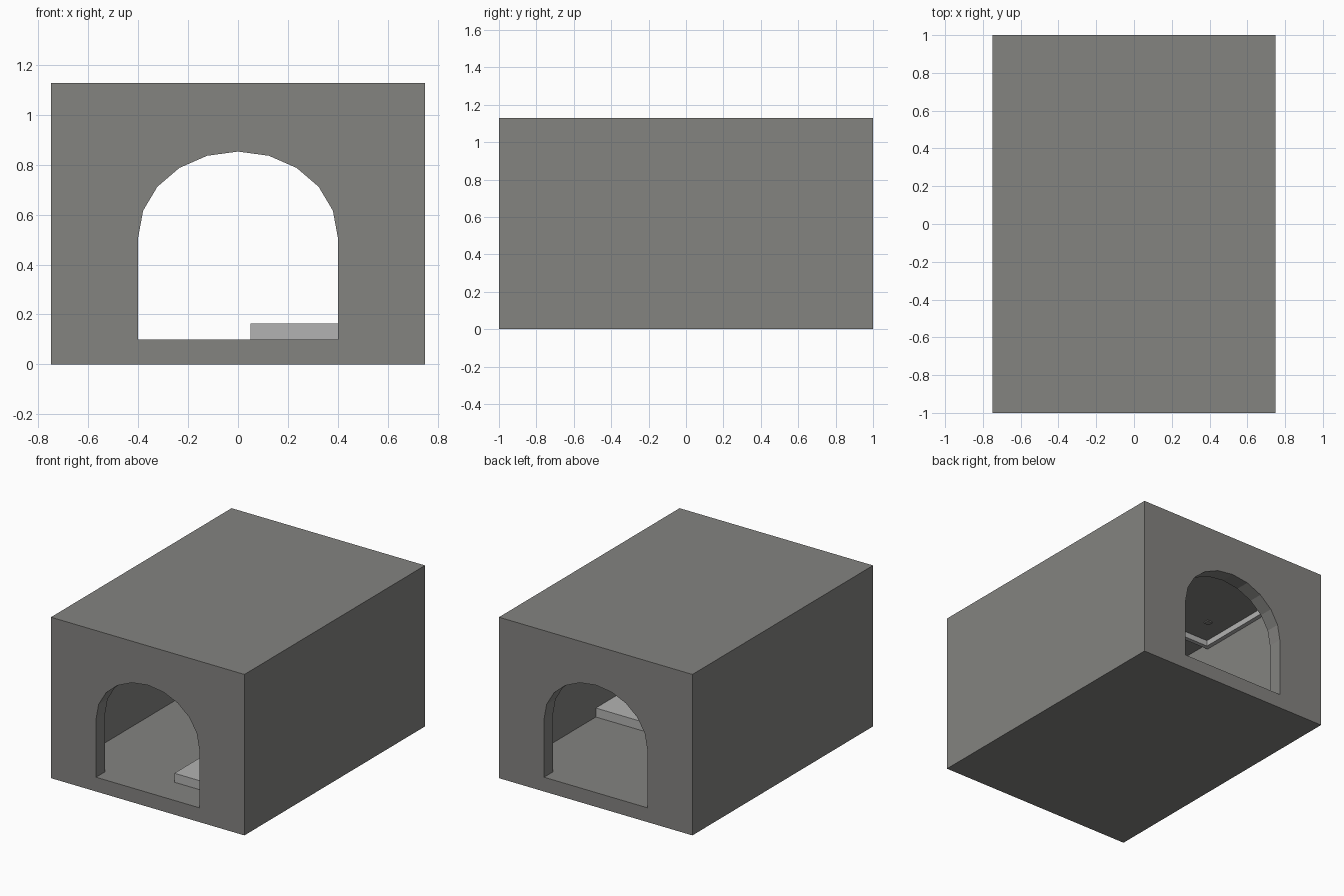
import bpy
import bmesh
from math import cos, sin, pi

old = bpy.data.objects.get("Cube")
if old:
    bpy.data.objects.remove(old, do_unlink=True)

# Overall sizes
HALF_X, HALF_Y, HEIGHT = 0.75, 1.0, 1.128
WALL = 0.1
IN_X, IN_Y = HALF_X - WALL, HALF_Y - WALL
CEILING = HEIGHT - WALL


def material(name, colour):
    mat = bpy.data.materials.new(name)
    mat.use_nodes = True
    mat.diffuse_color = (*colour, 1)
    mat.node_tree.nodes["Principled BSDF"].inputs["Base Color"].default_value = (*colour, 1)
    return mat


def add_object(name, bm, mat=None):
    bmesh.ops.recalc_face_normals(bm, faces=bm.faces)
    mesh = bpy.data.meshes.new(name)
    bm.to_mesh(mesh)
    bm.free()
    obj = bpy.data.objects.new(name, mesh)
    bpy.context.collection.objects.link(obj)
    if mat:
        mesh.materials.append(mat)
    return obj


def box(name, low, high, mat=None):
    bm = bmesh.new()
    bmesh.ops.create_cube(bm, size=1)
    for v in bm.verts:
        v.co = [(a + b) / 2 + c * (b - a) for a, b, c in zip(low, high, v.co)]
    return add_object(name, bm, mat)


def arch(name, half_width, floor, spring, rise, half_depth, segments=10):
    """Arched doorway profile swept along y."""
    points = [(-half_width, floor), (half_width, floor)]
    for i in range(segments + 1):
        a = pi * i / segments
        points.append((half_width * cos(a), spring + rise * sin(a)))
    bm = bmesh.new()
    face = bm.faces.new([bm.verts.new((x, -half_depth, z)) for x, z in points])
    side = bmesh.ops.extrude_face_region(bm, geom=[face])["geom"]
    verts = [g for g in side if isinstance(g, bmesh.types.BMVert)]
    bmesh.ops.translate(bm, verts=verts, vec=(0, 2 * half_depth, 0))
    return add_object(name, bm)


def cut(obj, cutters):
    """Subtract the cutters, keep the result and discard them."""
    for c in cutters:
        c.hide_render = True
        mod = obj.modifiers.new("cut", "BOOLEAN")
        mod.operation = "DIFFERENCE"
        mod.solver = "EXACT"
        mod.object = c
    graph = bpy.context.evaluated_depsgraph_get()
    mesh = bpy.data.meshes.new_from_object(obj.evaluated_get(graph))
    obj.modifiers.clear()
    obj.data = mesh
    for c in cutters:
        bpy.data.objects.remove(c, do_unlink=True)


stone = material("warm grey", (0.23, 0.227, 0.217))
pale = material("pale grey", (0.45, 0.45, 0.445))

# Hollow block with an arched doorway at each end
shell = box("outer_shell", (-HALF_X, -HALF_Y, 0), (HALF_X, HALF_Y, HEIGHT), stone)
room = box("room_cutter", (-IN_X, -IN_Y, WALL), (IN_X, IN_Y, CEILING))
doorway = arch("doorway_cutter", 0.4, WALL, 0.51, 0.343, HALF_Y + 0.2)
cut(shell, [room, doorway])

# Low platform against the left wall
box("floor_platform", (0.05, -0.776, WALL), (IN_X, 0.07, 0.163), pale)

# Slim trim under the ceiling
box("ceiling_rail", (-IN_X, 0, CEILING - 0.04), (-IN_X + 0.03, IN_Y, CEILING), pale)
box("ceiling_crossbar", (-IN_X, -0.03, CEILING - 0.04), (IN_X, 0, CEILING), pale)
box("ceiling_plate", (-0.49, 0.17, CEILING - 0.008), (-0.45, 0.21, CEILING), stone)
